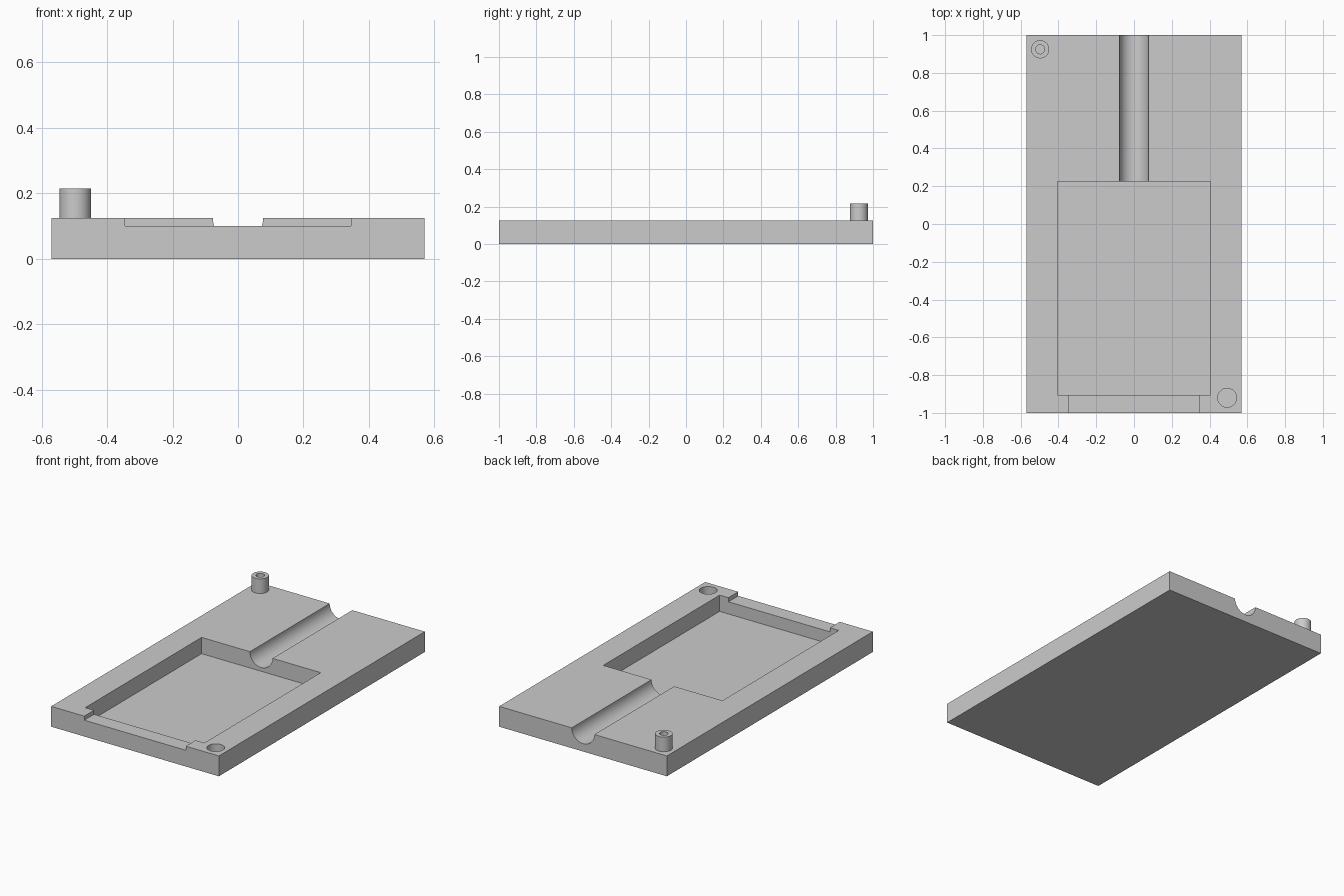
import bpy
import math

cube = bpy.data.objects.get("Cube")
if cube:
    bpy.data.objects.remove(cube, do_unlink=True)

TOP = 0.125

grey = bpy.data.materials.new("plain grey")
grey.use_nodes = True
colour = (0.6, 0.6, 0.6, 1)
grey.diffuse_color = colour
grey.node_tree.nodes["Principled BSDF"].inputs["Base Color"].default_value = colour


def box(name, low, high):
    bpy.ops.mesh.primitive_cube_add(size=1)
    ob = bpy.context.object
    ob.name = name
    ob.location = [(a + b) / 2 for a, b in zip(low, high)]
    ob.scale = [b - a for a, b in zip(low, high)]
    bpy.ops.object.transform_apply(location=True, rotation=False, scale=True)
    ob.data.materials.append(grey)
    return ob


def rod(name, radius, x, y, low, high):
    bpy.ops.mesh.primitive_cylinder_add(vertices=64, radius=radius, depth=high - low,
                                        location=(x, y, (low + high) / 2))
    ob = bpy.context.object
    ob.name = name
    ob.data.materials.append(grey)
    return ob


def cut(target, cutter):
    cutter.hide_render = True
    mod = target.modifiers.new("cut", 'BOOLEAN')
    mod.operation = 'DIFFERENCE'
    mod.solver = 'EXACT'
    mod.object = cutter
    bpy.ops.object.select_all(action='DESELECT')
    bpy.context.view_layer.objects.active = target
    target.select_set(True)
    bpy.ops.object.modifier_apply(modifier=mod.name)
    bpy.data.objects.remove(cutter, do_unlink=True)


# Base plate with its pocket and shallow front notch
plate = box("base_plate", (-0.57, -1, 0), (0.57, 1, TOP))
cut(plate, box("pocket_cutter", (-0.405, -0.905, 0.025), (0.405, 0.225, 0.3)))
cut(plate, box("notch_cutter", (-0.345, -1.1, 0.1), (0.345, -0.8, 0.3)))

# Half-round channel from the pocket to the back edge
bpy.ops.mesh.primitive_cylinder_add(vertices=64, radius=0.077, depth=1,
                                    location=(0, 0.6, TOP), rotation=(math.pi / 2, 0, 0))
cut(plate, bpy.context.object)

# Socket for the mating pin
cut(plate, rod("socket_cutter", 0.05, 0.493, -0.92, 0.03, 0.3))

# Hollow locating pin
pin = rod("locating_pin", 0.048, -0.497, 0.925, TOP, 0.215)
cut(pin, rod("pin_bore_cutter", 0.024, -0.497, 0.925, TOP + 0.005, 0.3))

# Smooth round walls, crisp edges
for ob in (plate, pin):
    bpy.ops.object.select_all(action='DESELECT')
    bpy.context.view_layer.objects.active = ob
    ob.select_set(True)
    bpy.ops.object.shade_smooth_by_angle(angle=math.radians(30))
